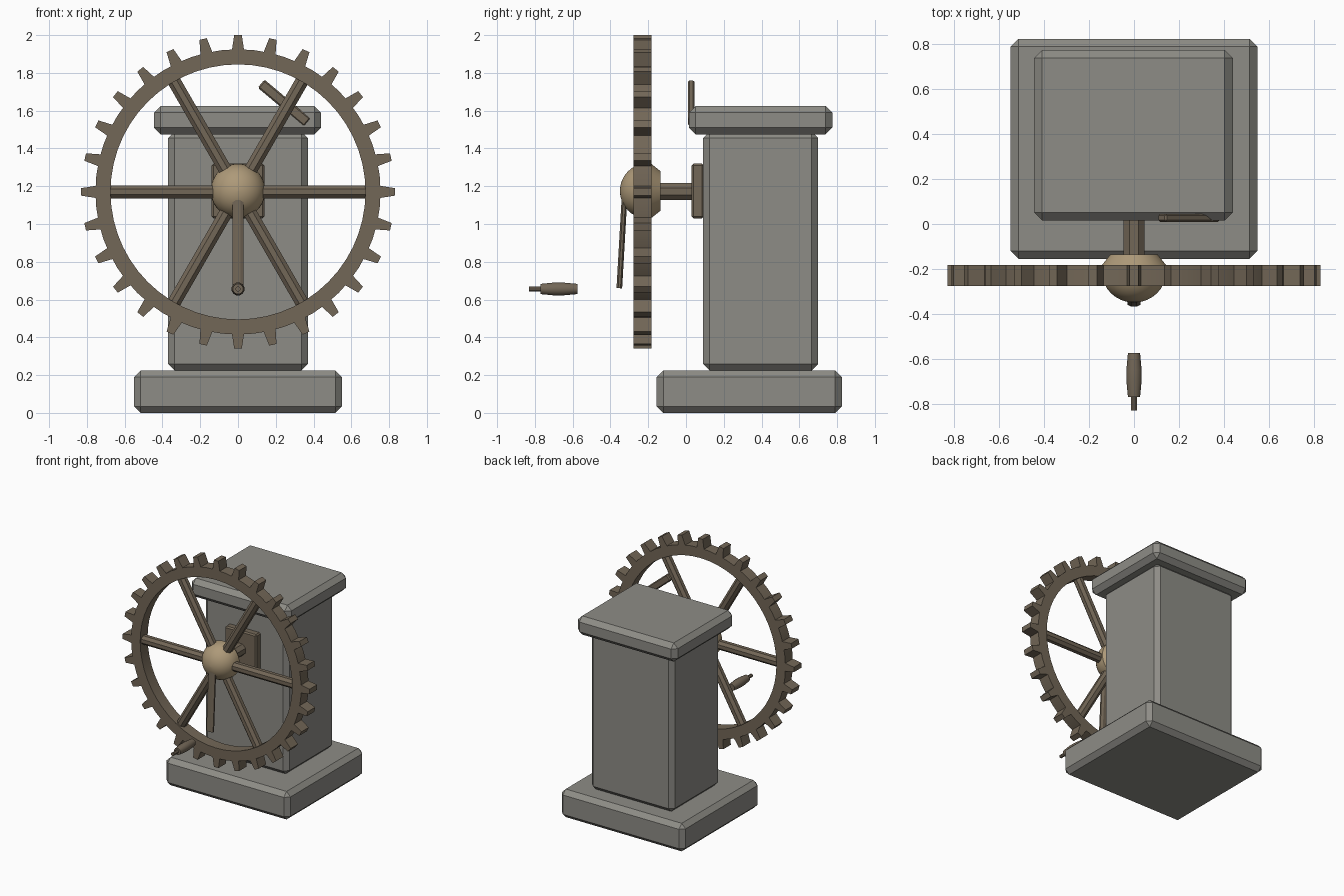
import bpy, bmesh, math
from mathutils import Matrix, Vector

cube = bpy.data.objects.get("Cube")
if cube:
    bpy.data.objects.remove(cube, do_unlink=True)


def material(name, r, g, b):
    m = bpy.data.materials.new(name)
    m.use_nodes = True
    m.diffuse_color = (r, g, b, 1)
    m.node_tree.nodes["Principled BSDF"].inputs["Base Color"].default_value = (r, g, b, 1)
    return m


STONE = material("grey stone", 0.27, 0.265, 0.24)
WOOD = material("dark wood", 0.17, 0.135, 0.095)
BRASS = material("tan hub", 0.42, 0.32, 0.19)


def finish(name, bm, mat, smooth=False):
    bmesh.ops.recalc_face_normals(bm, faces=bm.faces[:])
    mesh = bpy.data.meshes.new(name)
    bm.to_mesh(mesh)
    bm.free()
    mesh.materials.append(mat)
    ob = bpy.data.objects.new(name, mesh)
    bpy.context.collection.objects.link(ob)
    if smooth:
        bpy.ops.object.select_all(action='DESELECT')
        ob.select_set(True)
        bpy.context.view_layer.objects.active = ob
        bpy.ops.object.shade_smooth_by_angle(angle=math.radians(35))
    return ob


def box(name, lo, hi, bevel, mat):
    """Chamfered box between two corners, with its origin at the centre."""
    lo, hi = Vector(lo), Vector(hi)
    bm = bmesh.new()
    bmesh.ops.create_cube(bm, size=1)
    bmesh.ops.scale(bm, vec=hi - lo, verts=bm.verts)
    bmesh.ops.bevel(bm, geom=bm.edges[:], offset=bevel, segments=1, affect='EDGES')
    ob = finish(name, bm, mat)
    ob.location = (lo + hi) / 2
    return ob


def lathe(name, profile, z, sides, mat, smooth=False):
    """Revolve (radius, y) points about a front-to-back axis at height z."""
    bm = bmesh.new()
    rings = []
    for r, y in profile:
        ring = []
        for i in range(sides):
            a = 2 * math.pi * (i + 0.5) / sides
            ring.append(bm.verts.new((r * math.cos(a), y, z + r * math.sin(a))))
        rings.append(ring)
    for a, b in zip(rings, rings[1:]):
        for i in range(sides):
            j = (i + 1) % sides
            bm.faces.new((a[i], a[j], b[j], b[i]))
    bm.faces.new(rings[0])
    bm.faces.new(rings[-1])
    return finish(name, bm, mat, smooth)


def rod(name, start, end, width, depth, mat):
    """Eight-sided bar between two points, flat sides to the front."""
    start, end = Vector(start), Vector(end)
    axis = (end - start).normalized()
    side = axis.cross(Vector((0, 1, 0))).normalized()
    front = side.cross(axis)
    bm = bmesh.new()
    ends = []
    k = 1 / math.cos(math.pi / 8)
    for p in (start, end):
        ring = []
        for i in range(8):
            a = math.pi * (i + 0.5) / 4
            ring.append(bm.verts.new(p + k * (side * math.cos(a) * width / 2
                                              + front * math.sin(a) * depth / 2)))
        ends.append(ring)
        bm.faces.new(ring)
    for i in range(8):
        j = (i + 1) % 8
        bm.faces.new((ends[0][i], ends[0][j], ends[1][j], ends[1][i]))
    return finish(name, bm, mat)


# Stone pillar
box("base_slab", (-0.55, -0.155, 0), (0.55, 0.825, 0.225), 0.035, STONE)
box("pillar", (-0.37, 0.09, 0.225), (0.37, 0.70, 1.49), 0.035, STONE)
box("cap_slab", (-0.445, 0.015, 1.475), (0.44, 0.775, 1.625), 0.036, STONE)

# Wheel rim with a smooth inner face
HUB_Z, Y0, Y1 = 1.17, -0.277, -0.183
lathe_rim = bmesh.new()
sections = []
N = 56
for i in range(N):
    a = 2 * math.pi * i / N
    sections.append([lathe_rim.verts.new((r * math.cos(a), y, HUB_Z + r * math.sin(a)))
                     for r, y in ((0.675, Y0), (0.755, Y0), (0.755, Y1), (0.675, Y1))])
for i in range(N):
    a, b = sections[i], sections[(i + 1) % N]
    for j in range(4):
        k = (j + 1) % 4
        lathe_rim.faces.new((a[j], a[k], b[k], b[j]))
finish("wheel_rim", lathe_rim, WOOD, smooth=True)

# Tapered teeth
teeth = bmesh.new()
for i in range(28):
    turn = Matrix.Translation((0, 0, HUB_Z)) @ Matrix.Rotation(2 * math.pi * i / 28, 4, 'Y')
    rings = [[teeth.verts.new(turn @ Vector((x, y, z)))
              for x, z in ((-0.034, 0.74), (0.034, 0.74), (0.02, 0.83), (-0.02, 0.83))]
             for y in (Y0, Y1)]
    for ring in rings:
        teeth.faces.new(ring)
    for j in range(4):
        k = (j + 1) % 4
        teeth.faces.new((rings[0][j], rings[0][k], rings[1][k], rings[1][j]))
finish("wheel_teeth", teeth, WOOD)

# Spokes
for i in range(6):
    a = math.pi * i / 3
    d = Vector((math.cos(a), 0, math.sin(a)))
    c = Vector((0, (Y0 + Y1) / 2, HUB_Z))
    rod(f"spoke_{i + 1}", c + d * 0.05, c + d * 0.69, 0.07, 0.07, WOOD)

# Domed hub with a chamfered back
dome = [(max(0.145 * math.sin(t), 0.002), -0.21 - 0.14 * math.cos(t))
        for t in (math.pi / 2 * i / 8 for i in range(9))]
lathe("hub", dome + [(0.145, -0.185), (0.105, -0.135)], 1.175, 32, BRASS, smooth=True)

# Axle and wall plate
lathe("axle", [(0.05, -0.15), (0.05, 0.05)], 1.172, 8, WOOD)
box("axle_plate", (-0.14, 0.03, 1.03), (0.14, 0.095, 1.32), 0.01, WOOD)

# Crank arm and its separate handle
rod("crank_arm", (0, -0.325, 1.15), (0, -0.353, 0.66), 0.06, 0.03, WOOD)
lathe("crank_handle", [(0.028, -0.575), (0.035, -0.65), (0.035, -0.7), (0.028, -0.77)],
      0.656, 12, WOOD, smooth=True)
lathe("handle_pin", [(0.014, -0.83), (0.014, -0.76)], 0.656, 8, WOOD)

# Slanted catch bar on the cap
bar = box("catch_bar", (0.085, 0.01, 1.612), (0.405, 0.045, 1.668), 0.008, WOOD)
bar.rotation_euler.y = math.radians(40)
